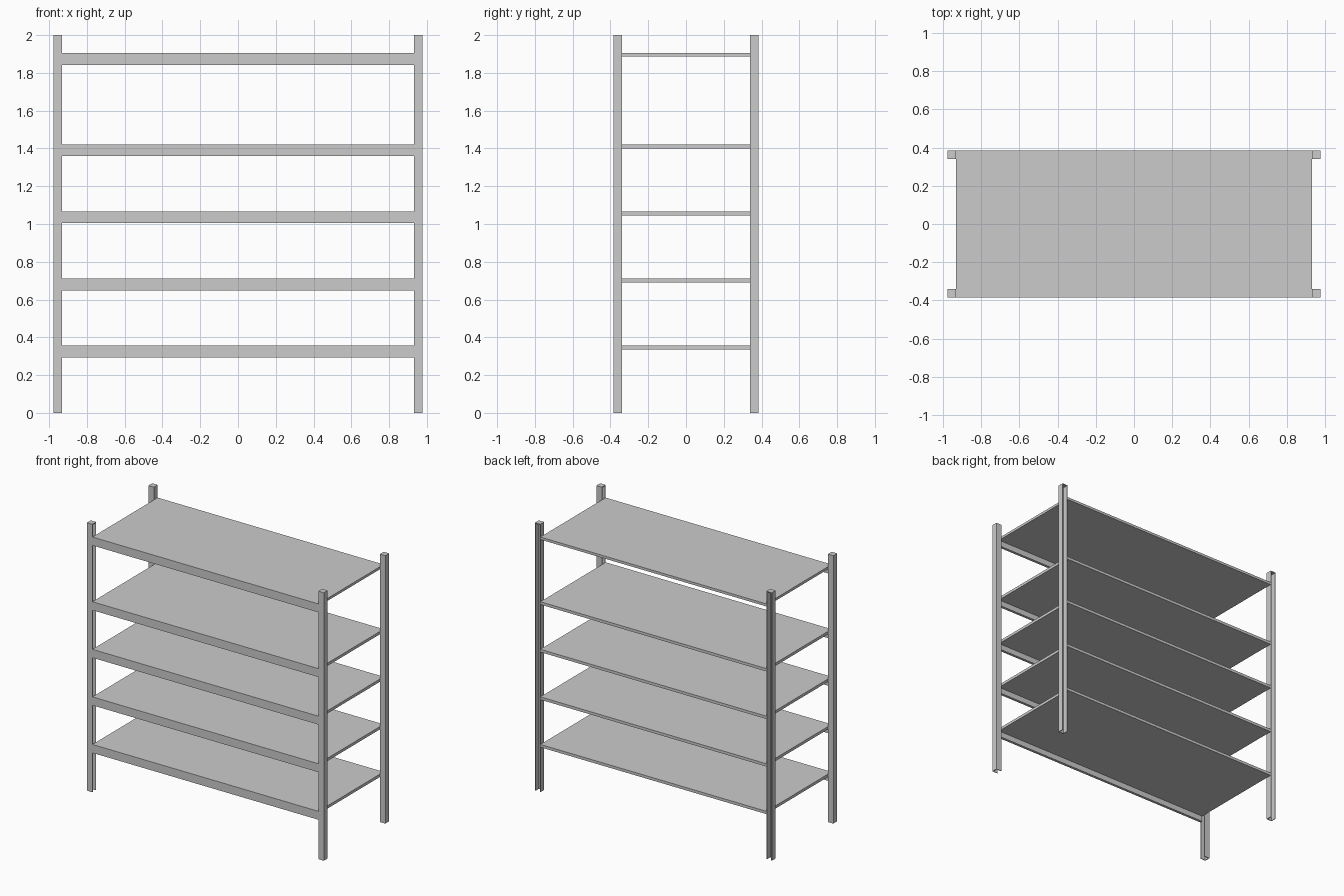
import bpy, bmesh

if "Cube" in bpy.data.objects:
    bpy.data.objects.remove(bpy.data.objects["Cube"])

HX, HY = 0.978, 0.385      # half width and half depth of the rack
POST, WALL = 0.045, 0.005  # post width and sheet thickness
INNER = HX - POST          # shelf half length between the posts
SHELF_TOPS = [0.357, 0.712, 1.067, 1.422, 1.905]


def make_object(name, bm):
    bmesh.ops.recalc_face_normals(bm, faces=bm.faces)
    mesh = bpy.data.meshes.new(name)
    bm.to_mesh(mesh)
    bm.free()
    obj = bpy.data.objects.new(name, mesh)
    bpy.context.collection.objects.link(obj)
    return obj


def prism(bm, outline, z0, z1):
    """Extrude an xy outline from z0 up to z1."""
    face = bm.faces.new([bm.verts.new((x, y, z0)) for x, y in outline])
    result = bmesh.ops.extrude_face_region(bm, geom=[face], use_keep_orig=True)
    verts = [v for v in result["geom"] if isinstance(v, bmesh.types.BMVert)]
    bmesh.ops.translate(bm, verts=verts, vec=(0, 0, z1 - z0))


def box(name, x0, x1, y0, y1, z0, z1):
    bm = bmesh.new()
    prism(bm, [(x0, y0), (x1, y0), (x1, y1), (x0, y1)], z0, z1)
    return make_object(name, bm)


def post(name, cx, cy, opening):
    """Upright folded channel with a closed top; opening is a unit direction."""
    h = POST / 2
    i = h - WALL
    ox, oy = opening
    # channel profile, open towards local +y, then turned to the opening
    channel = [(-h, h), (-h, -h), (h, -h), (h, h),
               (i, h), (i, -i), (-i, -i), (-i, h)]
    square = [(-h, -h), (h, -h), (h, h), (-h, h)]
    turn = lambda pts: [(cx + x * oy + y * ox, cy - x * ox + y * oy) for x, y in pts]
    bm = bmesh.new()
    prism(bm, turn(channel), 0, 2 - WALL)
    prism(bm, turn(square), 2 - WALL, 2)
    return make_object(name, bm)


# Four uprights: front ones open inwards, back ones open to the rear
for side, s in (("left", -1), ("right", 1)):
    px, py = s * (HX - POST / 2), HY - POST / 2
    post("front_post_" + side, px, -py, (-s, 0))
    post("back_post_" + side, px, py, (0, 1))

# Shelves, each with a deep front beam
for n, top in enumerate(SHELF_TOPS, 1):
    thick = 0.021 if n < 5 else 0.019
    box(f"shelf_{n}", -INNER, INNER, -HY + 0.02, HY, top - thick, top)
    box(f"front_beam_{n}", -INNER, INNER, -HY, -HY + 0.02, top - 0.063, top)
